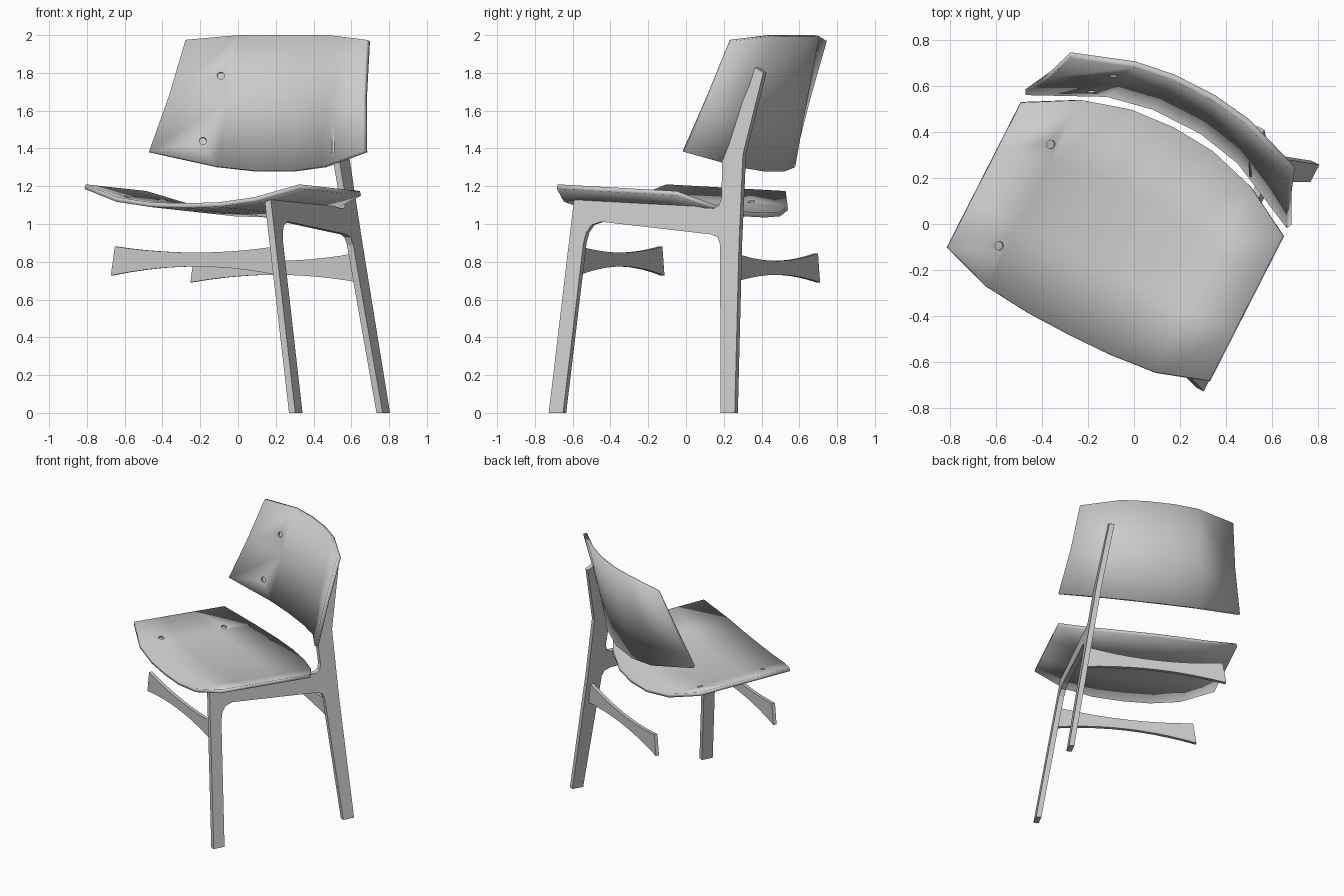
import bpy, bmesh, math
from mathutils import Vector
from mathutils.bvhtree import BVHTree

if "Cube" in bpy.data.objects:
    bpy.data.objects.remove(bpy.data.objects["Cube"])

TURN = math.radians(-27)   # the whole chair is turned about z
MID = -0.037               # centre line of seat and back


def finish(name, bm, smooth=False):
    me = bpy.data.meshes.new(name)
    bm.to_mesh(me)
    bm.free()
    ob = bpy.data.objects.new(name, me)
    bpy.context.collection.objects.link(ob)
    ob.rotation_euler.z = TURN
    if smooth:
        bpy.ops.object.select_all(action='DESELECT')
        bpy.context.view_layer.objects.active = ob
        ob.select_set(True)
        bpy.ops.object.shade_smooth_by_angle(angle=math.radians(35))
    return ob


def prism(name, pts, shift):
    """Extrude a closed outline of 3D points by a vector."""
    bm = bmesh.new()
    face = bm.faces.new([bm.verts.new(p) for p in pts])
    out = bmesh.ops.extrude_face_region(bm, geom=[face], use_keep_orig=True)
    bmesh.ops.translate(bm, vec=shift, verts=[v for v in out['geom'] if isinstance(v, bmesh.types.BMVert)])
    bmesh.ops.recalc_face_normals(bm, faces=bm.faces)
    return finish(name, bm)


def panel(name, rows, thick, rays):
    """Curved plywood sheet from rows of points, with shallow screw recesses."""
    bm = bmesh.new()
    g = [[bm.verts.new(p) for p in r] for r in rows]
    for r0, r1 in zip(g, g[1:]):
        for i in range(len(r0) - 1):
            bm.faces.new((r0[i], r0[i + 1], r1[i + 1], r1[i]))
    bm.normal_update()
    tree = BVHTree.FromBMesh(bm)
    hits = [tree.ray_cast(Vector(o), Vector(d))[:2] for o, d in rays]
    ob = finish(name, bm, True)
    sol = ob.modifiers.new("thickness", 'SOLIDIFY')
    sol.thickness, sol.offset = thick, -1
    cut = bmesh.new()
    for loc, nor in hits:
        m = nor.to_track_quat('Z', 'Y').to_matrix().to_4x4()
        m.translation = loc
        bmesh.ops.create_cone(cut, cap_ends=True, segments=16, radius1=0.019,
                              radius2=0.019, depth=0.026, matrix=m)
    cutter = finish(name + "_hole_cutter", cut)
    cutter.hide_render = True
    cutter.hide_set(True)
    boo = ob.modifiers.new("screw_recesses", 'BOOLEAN')
    boo.object, boo.operation, boo.solver = cutter, 'DIFFERENCE', 'EXACT'
    ob.modifiers.move(len(ob.modifiers) - 1, 1 if len(ob.modifiers) > 1 else 0)
    ob.modifiers.move(ob.modifiers.find("thickness"), 0)
    return ob


# seat: dished across, sloping gently to the back
seat_w = [-0.634, -0.41, -0.2, 0, 0.2, 0.41, 0.634]
front = [-0.458, -0.532, -0.552, -0.556, -0.552, -0.532, -0.458]
back = [0.25, 0.376, 0.437, 0.452, 0.437, 0.376, 0.25]
rows = []
for t in (0, 0.33, 0.67, 1):
    row = []
    for w, f, b in zip(seat_w, front, back):
        y = f + (b - f) * t
        sag = 0.105 * (1 - abs(w / 0.634) ** 2.6)
        row.append((MID + w, y, 1.21 - 0.05 * (y + 0.46) - sag))
    rows.append(row)
panel("seat", rows, 0.025, [((-0.478, y, 3), (0, 0, -1)) for y in (0.144, -0.35)])

# backrest: curved sheet, wider and lower at the bottom
rows = []
for t in (0, 0.5, 1):
    row = []
    for s in (-1, -0.5, -0.18, 0.18, 0.5, 1):
        k = abs(s) ** 2.1
        lo = Vector((MID + 0.636 * s, 0.485 - 0.2 * k, 1.28 + 0.105 * s * s))
        hi = Vector((MID + 0.537 * s, 0.635 - 0.12 * k, 2.0 - 0.05 * max(0, abs(s) - 0.5)))
        p = lo.lerp(hi, t)
        if t == 0.5:
            p.x -= 0.01 * s
        row.append(p)
    rows.append(row)
panel("backrest", rows, 0.027, [((-0.373, -1, 1.785), (0, 1, 0)), ((-0.426, -1, 1.44), (0, 1, 0))])

# side frame: front leg, rail and back post in one leaning board (y, z outline)
outline = [(-0.51, 0), (-0.425, 0), (-0.375, 0.9), (-0.363, 0.955), (-0.335, 0.995),
           (-0.28, 1.012), (0.38, 0.945), (0.42, 0.93), (0.438, 0.89), (0.51, 0),
           (0.595, 0), (0.549, 0.9), (0.535, 1.37), (0.622, 1.80), (0.564, 1.835),
           (0.412, 1.37), (0.426, 1.14), (0.415, 1.1), (0.385, 1.083), (0.33, 1.085),
           (0.25, 1.1), (-0.449, 1.14)]
prism("side_frame", [(0.6 - 0.156 * z, y, z) for y, z in outline], (-0.037, 0, 0))


# stretchers: waisted rails between the legs, sloped ends
def stretcher(name, y, z, rise):
    n = 10
    steps = [-1 + 2 * i / n for i in range(n + 1)]

    def edge(s, side):
        zz = z + side * (0.037 + 0.04 * s * s) + rise * s * s
        return (MID + s * (0.488 - 0.156 * (zz - z)), y, zz)
    pts = [edge(s, -1) for s in steps] + [edge(s, 1) for s in reversed(steps)]
    prism(name, pts, (0, 0.025, 0))


stretcher("front_stretcher", -0.427, 0.812, -0.008)
stretcher("back_stretcher", 0.498, 0.768, 0)
